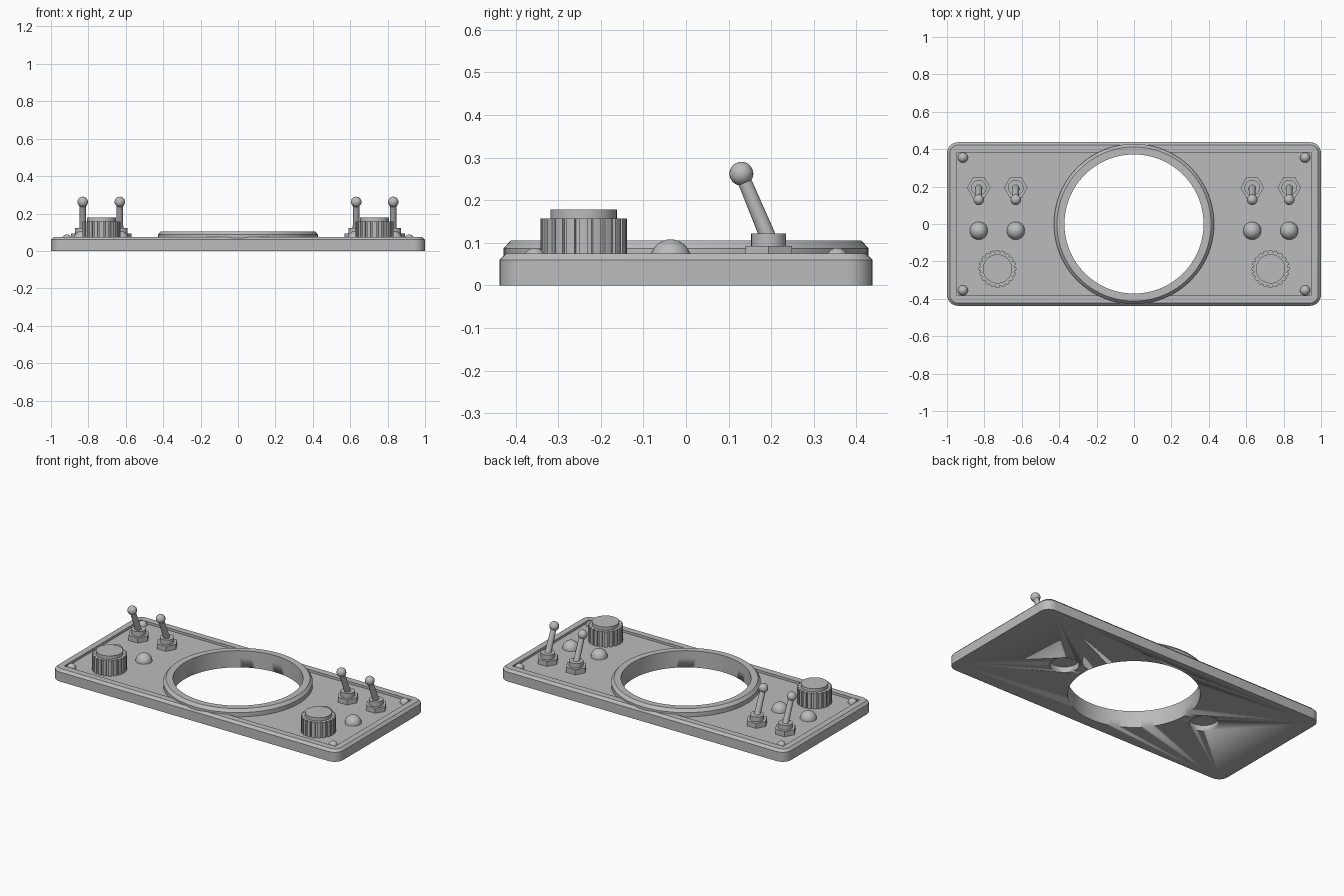
import bpy, bmesh, math
from mathutils import Vector

if "Cube" in bpy.data.objects:
    bpy.data.objects.remove(bpy.data.objects["Cube"], do_unlink=True)

grey = bpy.data.materials.new("satin_grey")
grey.use_nodes = True
colour = (0.5, 0.5, 0.5, 1)
grey.diffuse_color = colour
grey.node_tree.nodes["Principled BSDF"].inputs["Base Color"].default_value = colour

FLOOR, RIM = 0.06, 0.075


def finish(name, bm, smooth=True):
    bmesh.ops.recalc_face_normals(bm, faces=bm.faces)
    mesh = bpy.data.meshes.new(name)
    bm.to_mesh(mesh)
    bm.free()
    obj = bpy.data.objects.new(name, mesh)
    bpy.context.collection.objects.link(obj)
    mesh.materials.append(grey)
    if smooth:
        bpy.ops.object.select_all(action='DESELECT')
        obj.select_set(True)
        bpy.context.view_layer.objects.active = obj
        bpy.ops.object.shade_smooth_by_angle(angle=math.radians(35))
    return obj


def lathe(name, profile, centre=(0, 0), steps=32, closed=False):
    """Spin (radius, height) points about a vertical axis."""
    bm = bmesh.new()
    verts = [bm.verts.new((r, 0, z)) for r, z in profile]
    edges = [bm.edges.new(p) for p in zip(verts, verts[1:])]
    if closed:
        edges.append(bm.edges.new((verts[-1], verts[0])))
    bmesh.ops.spin(bm, geom=verts + edges, cent=(0, 0, 0), axis=(0, 0, 1),
                   angle=math.tau, steps=steps)
    bmesh.ops.remove_doubles(bm, verts=bm.verts, dist=1e-5)
    obj = finish(name, bm)
    obj.location = (*centre, 0)
    return obj


def dome(name, centre, radius, z, height):
    arc = [math.pi / 2 * i / 8 for i in range(9)]
    return lathe(name, [(radius * math.cos(a), z + height * math.sin(a)) for a in arc], centre)


def box(name, size, z0, z1):
    bm = bmesh.new()
    bmesh.ops.create_cube(bm)
    for v in bm.verts:
        v.co = (v.co.x * size[0], v.co.y * size[1], z0 if v.co.z < 0 else z1)
    return finish(name, bm, smooth=False)


def cut(target, cutter):
    mod = target.modifiers.new(cutter.name, 'BOOLEAN')
    mod.operation, mod.solver, mod.object = 'DIFFERENCE', 'EXACT', cutter
    cutter.hide_render = True
    cutter.hide_set(True)


# Panel: rounded corners and a chamfered upper edge
bm = bmesh.new()
bmesh.ops.create_cube(bm)
for v in bm.verts:
    v.co = (v.co.x * 2, v.co.y * 0.875, RIM if v.co.z > 0 else 0)
upright = [e for e in bm.edges if abs(e.verts[0].co.z - e.verts[1].co.z) > 0.01]
bmesh.ops.bevel(bm, geom=upright, offset=0.06, segments=8, profile=0.5, affect='EDGES')
top = [e for e in bm.edges if all(v.co.z > RIM - 0.001 for v in e.verts)]
bmesh.ops.bevel(bm, geom=top, offset=0.015, segments=1, affect='EDGES')
panel = finish("panel", bm)

# Recessed field, central opening and two blind holes underneath
cut(panel, box("recess_cutter", (1.894, 0.765), FLOOR, 0.2))


def round_cutter(name, x, radius, z0, z1, steps):
    return lathe(name, [(0, z0), (radius, z0), (radius, z1), (0, z1)], (x, 0), steps)


cut(panel, round_cutter("opening_cutter", 0, 0.372, -0.1, 0.3, 96))
for side in (-1, 1):
    cut(panel, round_cutter("mounting_hole_cutter", side * 0.51, 0.083, -0.1, 0.035, 40))

# Raised bezel around the opening
lathe("bezel_ring", [(0.372, FLOOR), (0.428, FLOOR), (0.428, 0.087), (0.412, 0.105),
                     (0.372, 0.105)], steps=96, closed=True)


def knob(x, y):
    ribs, bm = 20, bmesh.new()
    ring = []
    for i in range(ribs):
        for offset, radius in ((-0.32, 0.1), (0, 0.101), (0.32, 0.1), (0.36, 0.091), (0.64, 0.091)):
            a = math.tau * (i + offset) / ribs
            ring.append(bm.verts.new((radius * math.cos(a), radius * math.sin(a), FLOOR)))
    face = bm.faces.new(ring)
    grown = bmesh.ops.extrude_face_region(bm, geom=[face])["geom"]
    for v in grown:
        if isinstance(v, bmesh.types.BMVert):
            v.co.z = 0.157
    finish("knob_grip", bm).location = (x, y, 0)
    lathe("knob_cap", [(0.078, 0.15), (0.078, 0.178), (0, 0.178)], (x, y), 40)


def toggle(x, y):
    lathe("switch_nut", [(0.063, FLOOR), (0.063, 0.092), (0, 0.092)], (x, y), 6)
    lathe("switch_bushing", [(0.041, 0.085), (0.041, 0.122), (0, 0.122)], (x, y))
    start, end = Vector((x, y, 0.11)), Vector((x, 0.13, 0.262))
    axis = end - start
    bm = bmesh.new()
    bmesh.ops.create_cone(bm, cap_ends=True, segments=24, radius1=0.019, radius2=0.016,
                          depth=axis.length)
    lever = finish("switch_lever", bm)
    lever.location = (start + end) / 2
    lever.rotation_euler = axis.to_track_quat('Z', 'Y').to_euler()
    bm = bmesh.new()
    bmesh.ops.create_uvsphere(bm, u_segments=24, v_segments=14, radius=0.028)
    finish("switch_ball", bm).location = end


# Controls repeated on both sides
for side in (-1, 1):
    knob(side * 0.73, -0.24)
    for shift in (-0.099, 0.099):
        x = side * 0.731 + shift
        toggle(x, 0.194)
        dome("indicator_lamp", (x, -0.036), 0.048, FLOOR, 0.048)
    for y in (-0.355, 0.355):
        dome("corner_screw", (side * 0.915, y), 0.027, FLOOR, 0.028)
